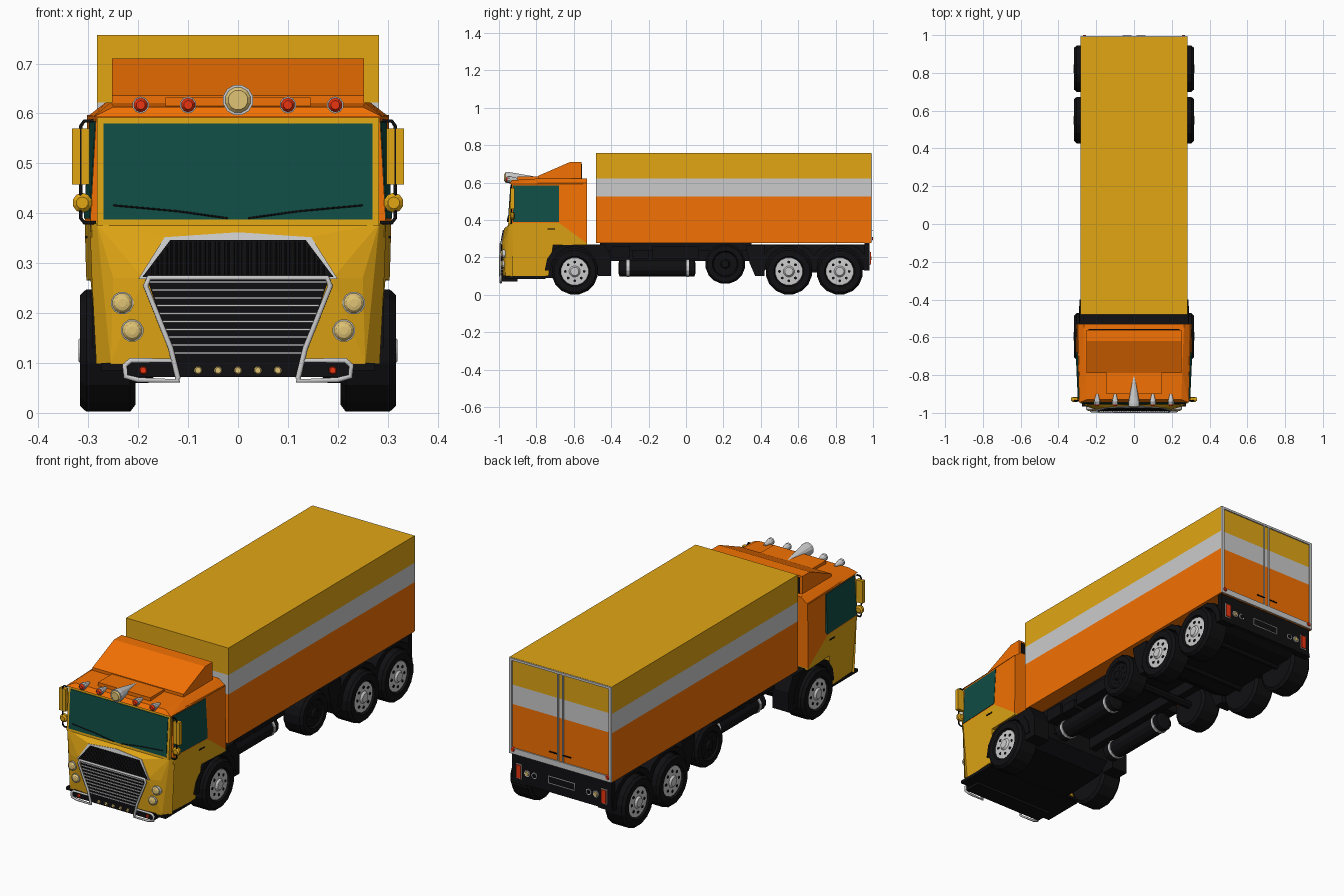
import bpy, bmesh, math
from math import sin, cos, pi

if "Cube" in bpy.data.objects:
    bpy.data.objects.remove(bpy.data.objects["Cube"])

def material(name, rgb):
    m = bpy.data.materials.new(name)
    m.diffuse_color = (*rgb, 1)
    m.use_nodes = True
    m.node_tree.nodes["Principled BSDF"].inputs["Base Color"].default_value = m.diffuse_color
    return m

YEL = material("yellow", (.75, .38, .007))
ORA = material("orange", (.90, .165, .001))
TEAL = material("glass", (.005, .075, .06))
BLK = material("black", (.005, .005, .006))
SIL = material("silver", (.55, .55, .55))
RED = material("red", (.85, .035, .005))
LENS = material("lens", (.75, .55, .18))

def add_mesh(name, verts, faces, mat, hull=False):
    bm = bmesh.new()
    vs = [bm.verts.new(v) for v in verts]
    if hull:
        bmesh.ops.convex_hull(bm, input=vs)
        bmesh.ops.delete(bm, geom=[v for v in bm.verts if not v.link_faces], context='VERTS')
        bmesh.ops.dissolve_limit(bm, angle_limit=.02, verts=bm.verts[:], edges=bm.edges[:])
    for f in faces:
        bm.faces.new([vs[i] for i in f])
    bmesh.ops.recalc_face_normals(bm, faces=bm.faces[:])
    me = bpy.data.meshes.new(name)
    bm.to_mesh(me)
    bm.free()
    me.materials.append(mat)
    ob = bpy.data.objects.new(name, me)
    bpy.context.collection.objects.link(ob)
    return ob

def loft(name, rings, mat):
    """Skin a list of equal-length closed rings and cap both ends."""
    n = len(rings[0])
    faces = [(i*n+j, i*n+(j+1) % n, (i+1)*n+(j+1) % n, (i+1)*n+j)
             for i in range(len(rings)-1) for j in range(n)]
    faces += [tuple(range(n)), tuple(range((len(rings)-1)*n, len(rings)*n))]
    return add_mesh(name, [v for r in rings for v in r], faces, mat)

def prism(name, yz, x0, x1, mat):
    return loft(name, [[(x, y, z) for y, z in yz] for x in (x0, x1)], mat)

def box(name, x0, x1, y0, y1, z0, z1, mat):
    return prism(name, [(y0, z0), (y1, z0), (y1, z1), (y0, z1)], x0, x1, mat)

def lathe(name, axis, c, profile, mat, n=12):
    """Rings of (offset along axis, radius) about the x or y axis."""
    rings = []
    for o, r in profile:
        ang = [2*pi*(i+.5)/n for i in range(n)]
        rings.append([(c[0]+o, c[1]+r*cos(a), c[2]+r*sin(a)) if axis == 'x' else
                      (c[0]+r*cos(a), c[1]+o, c[2]+r*sin(a)) for a in ang])
    return loft(name, rings, mat)

def tube(name, pts, r, mat, cyclic=False):
    cu = bpy.data.curves.new(name, 'CURVE')
    cu.dimensions = '3D'
    cu.bevel_depth, cu.bevel_resolution, cu.use_fill_caps = r, 1, True
    sp = cu.splines.new('POLY')
    sp.points.add(len(pts)-1)
    for p, q in zip(sp.points, pts):
        p.co = (*q, 1)
    sp.use_cyclic_u = cyclic
    cu.materials.append(mat)
    ob = bpy.data.objects.new(name, cu)
    bpy.context.collection.objects.link(ob)

def interp(t, table):
    for (a, u), (b, v) in zip(table, table[1:]):
        if t <= b:
            return u+(v-u)*max(0, t-a)/(b-a)
    return table[-1][1]

def width(y, z):   # cab half width
    return interp(z, [(.1, .289), (.385, .314), (.6, .302)]) - .018*(-.53-y)/.4

def front(z):      # cab front surface
    return interp(z, [(.1, -.981), (.27, -.988), (.35, -.973), (.375, -.95), (.6, -.934)])

def cab_part(name, yz, mat, k=1):
    return loft(name, [[(s*k*width(y, z), y, z) for y, z in yz] for s in (-1, 1)], mat)

def plate(name, xz, mat, d0=.003, d1=-.02):
    return loft(name, [[(x, front(z)-d, z) for x, z in xz] for d in (d0, d1)], mat)

def both(pts):     # mirror a right-hand outline across x
    return pts + [(-p[0], *p[1:]) for p in reversed(pts) if p[0] != 0]

# Cab shell
cab_part("cab_lower_panel", [(-.93, .1), (-.735, .1), (-.71, .27), (-.93, .27)], YEL)
cab_part("cab_door_panel", [(-.93, .27), (-.53, .265), (-.53, .275), (-.68, .385), (-.93, .385)], YEL)
cab_part("cab_upper", [(-.93, .385), (-.68, .385), (-.53, .275), (-.53, .597), (-.93, .597)], ORA)
cab_part("side_windows", [(-.925, .39), (-.68, .39), (-.68, .585), (-.925, .585)], TEAL, 1.006)
nose = [(.284, -.925, .098), (.255, -.965, .098), (.13, -.978, .098),
        (.293, -.925, .27), (.25, -.967, .27), (.19, -.985, .27),
        (.297, -.925, .38), (.283, -.945, .38), (.145, -.971, .352)]
add_mesh("nose", both(nose), [], YEL, True)
plate("windshield_frame", both([(.283, .375), (.283, .592)]), YEL, .001)
plate("windshield", both([(.27, .388), (.27, .58)]), TEAL, .004)
roof = [(.29, -.945, .593), (.303, -.53, .593), (.25, -.93, .613),
        (.255, -.78, .622), (.265, -.53, .622)]
add_mesh("cab_roof", both(roof), [], ORA, True)
prism("wind_deflector", [(-.79, .61), (-.79, .636), (-.62, .71), (-.56, .71), (-.56, .61)], -.252, .252, ORA)
box("deflector_back", -.24, .24, -.565, -.557, .622, .7, BLK)
box("roof_hatch", -.145, .145, -.9, -.78, .605, .632, ORA)

# Roof horn and marker lamps
lathe("roof_horn", 'y', (0, 0, .627), [(-.966, .031), (-.95, .031), (-.8, .004)], SIL)
lathe("horn_lens", 'y', (0, 0, .627), [(-.972, .02), (-.964, .028)], LENS)
for x in (-.195, -.1, .1, .195):
    lathe("marker_housing", 'y', (x, 0, .617), [(-.955, .017), (-.94, .017), (-.9, .006)], SIL, 10)
    lathe("marker_lamp", 'y', (x, 0, .617), [(-.963, .009), (-.953, .0155)], RED, 10)

# Grille
plate("upper_grille_frame", both([(.2, .268), (.147, .352), (0, .362)]), SIL, .002)
plate("upper_grille", both([(.192, .272), (.136, .346)]), BLK, .004)
for i in range(-18, 19):
    x = i*.0095
    top = min(.343, .272+(.188-abs(x))*1.3)
    tube("grille_rib", [(x, front(z)-.004, z) for z in (.274, top)], .002, BLK)
plate("lower_grille", both([(.125, .1), (.182, .268)]), BLK, .004)
for i in range(10):
    z = .118+i*.0158
    hw = .13+.05*(z-.11)/.16
    box("grille_slat", -hw, hw, front(z)-.008, front(z), z, z+.004, SIL)
tube("grille_surround", both([(.12, -.992, .068), (.135, -.993, .13), (.185, -.995, .255), (.178, -.995, .271)]),
     .006, SIL, False)

# Bumper
box("bumper", -.225, .225, -.985, -.9, .072, .102, BLK)
box("bumper_edge", -.275, .275, -.965, -.75, .085, .1, BLK)
for x in (-.08, -.04, 0, .04, .08):
    lathe("bumper_lamp", 'y', (x, 0, .085), [(-.992, .006), (-.98, .01)], LENS, 8)

# Wipers
for s in (1, -1):
    tube("wiper", [(s*x, front(z)-.006, z) for x, z in ((.02, .39), (.12, .404), (.25, .416))], .002, BLK)

def wheel(s, y, z, k, dx, rim):
    tire = [(.205, .06), (.205, .11), (.216, .125), (.304, .125), (.317, .113), (.317, .082), (.3, .074)]
    hub = [(.29, .076), (.309, .074), (.311, .03), (.32, .022)]
    lathe("tire", 'x', (s*dx, y, z), [(s*o, r*k) for o, r in tire], BLK, 16)
    lathe("wheel_rim", 'x', (s*dx, y, z), [(s*o, r*k) for o, r in hub], rim, 16)
    for i in range(8):
        a = i*pi/4
        lathe("rim_hole", 'x', (s*dx, y+.05*k*cos(a), z+.05*k*sin(a)),
              [(s*.3, .008), (s*.312, .008)], BLK, 6)

def arch(name, s, y, z, r0, r1, x0, x1):
    ang = [pi*i/8 for i in range(9)]
    prism(name, [(y+r1*cos(a), z+min(r1*sin(a), .137)) for a in ang] +
          [(y+r0*cos(a), z+r0*sin(a)) for a in reversed(ang)], s*x0, s*x1, BLK)

for s in (1, -1):
    # Wheels and fenders
    for y in (-.595, .55, .822):
        wheel(s, y, .125, 1, 0, SIL)
        arch("fender", s, y, .13, .129, .16, .2, .292 if y < 0 else .28)
    wheel(s, .21, .165, .86, -.036, BLK)
    prism("fender_rear_skirt", [(-.47, .1), (-.4, .1), (-.4, .2), (-.435, .27), (-.53, .27)], s*.2, s*.288, BLK)
    prism("rear_skirt", [(.32, .25), (.34, .17), (.37, .1), (.42, .1), (.42, .265), (.32, .265)], s*.2, s*.275, BLK)
    # Headlights and bumper bars
    for x, z in ((.232, .22), (.212, .165)):
        lathe("headlight_ring", 'y', (s*x, 0, z), [(-.982, .023), (-.95, .023)], SIL)
        lathe("headlight", 'y', (s*x, 0, z), [(-.99, .008), (-.988, .015), (-.98, .022)], LENS)
    bar = [(.12, .064), (.2, .066), (.225, .073), (.227, .095), (.215, .105), (.13, .105)]
    tube("bumper_bar", [(s*x, -.991, z) for x, z in bar], .006, SIL, True)
    lathe("fog_lamp", 'y', (s*.19, 0, .085), [(-.992, .006), (-.98, .01)], RED, 8)
    # Mirrors
    loop = [(.29, .585), (.308, .585), (.315, .575), (.315, .39), (.308, .381), (.285, .381)]
    tube("mirror_frame", [(s*x, -.935, z) for x, z in loop], .004, BLK)
    box("mirror", s*.298, s*.333, -.938, -.918, .458, .57, YEL)
    lathe("round_mirror", 'y', (s*.312, 0, .421), [(-.942, .012), (-.935, .02), (-.922, .02), (-.916, .012)], YEL, 10)
    tube("door_handle", [(s*(width(-.73, .35)+.002), y, .352) for y in (-.74, -.7)], .003, BLK)
    # Chassis side equipment
    box("frame_rail", s*.09, s*.13, -.55, .97, .18, .255, BLK)
    for y0, y1, z0, z1 in [(-.4, -.3, .2, .26), (-.285, -.2, .195, .238), (-.18, .07, .195, .257)]:
        box("equipment_box", s*.1, s*.21, y0, y1, z0, z1, BLK)
    lathe("fuel_tank", 'y', (s*.15, 0, .142), [(-.36, .03), (-.355, .045), (.045, .045), (.05, .03)], BLK)
    for y in (-.31, .01):
        lathe("tank_strap", 'y', (s*.15, 0, .142), [(y-.007, .049), (y+.007, .049)], SIL)
    # Tail lamps and rear frame
    for x, r, m in ((.19, .013, LENS), (.15, .012, BLK)):
        lathe("tail_lamp_ring", 'y', (s*x, 0, .195), [(.975, r+.003), (.986, r+.003)], SIL, 10)
        lathe("tail_lamp", 'y', (s*x, 0, .195), [(.983, r), (.991, r*.7)], m, 10)
    box("tail_lamp_frame", s*.22, s*.252, .97, .985, .158, .232, SIL)
    box("tail_lamp_red", s*.223, s*.249, .97, .99, .162, .228, RED)
    box("rear_post", s*.268, s*.2825, .98, .995, .28, .755, SIL)
    tube("door_lock_bar", [(s*.014, .992, .3), (s*.014, .992, .745)], .004, SIL)
    tube("lock_handle", [(s*.014, .995, .345), (s*.06, .995, .345)], .003, BLK)
    lathe("corner_lamp", 'y', (s*.262, 0, .3), [(.99, .013), (1, .008)], RED, 8)

# Underbody
prism("cab_underbody", [(-.95, .09), (-.72, .09), (-.5, .1), (-.44, .15), (-.44, .265), (-.95, .265)], -.2, .2, BLK)
box("cab_floor", -.27, .27, -.93, -.74, .09, .11, BLK)
prism("rear_underbody", [(.36, .17), (.45, .12), (.92, .12), (.98, .15), (.98, .27), (.33, .27)], -.2, .2, BLK)
box("subframe", -.2, .2, -.46, .35, .235, .28, BLK)
box("tail_panel", -.275, .275, .955, .982, .135, .279, BLK)
for y, z in ((-.595, .125), (.21, .165), (.55, .125), (.822, .125)):
    lathe("axle", 'x', (0, y, z), [(-.22, .02), (.22, .02)], BLK, 8)
tube("plate_frame", [(x, .983, z) for x, z in both([(.072, .18), (.072, .215)])], .003, SIL, True)

# Cargo box in three colour bands, with rear door trim
for name, z0, z1, m in (("box_lower", .278, .525, ORA), ("box_stripe", .525, .622, SIL), ("box_upper", .622, .757, YEL)):
    box(name, -.283, .283, -.48, .989, z0, z1, m)
box("rear_sill", -.2825, .2825, .98, .995, .279, .308, SIL)
box("rear_header", -.2825, .2825, .98, .995, .745, .756, SIL)
